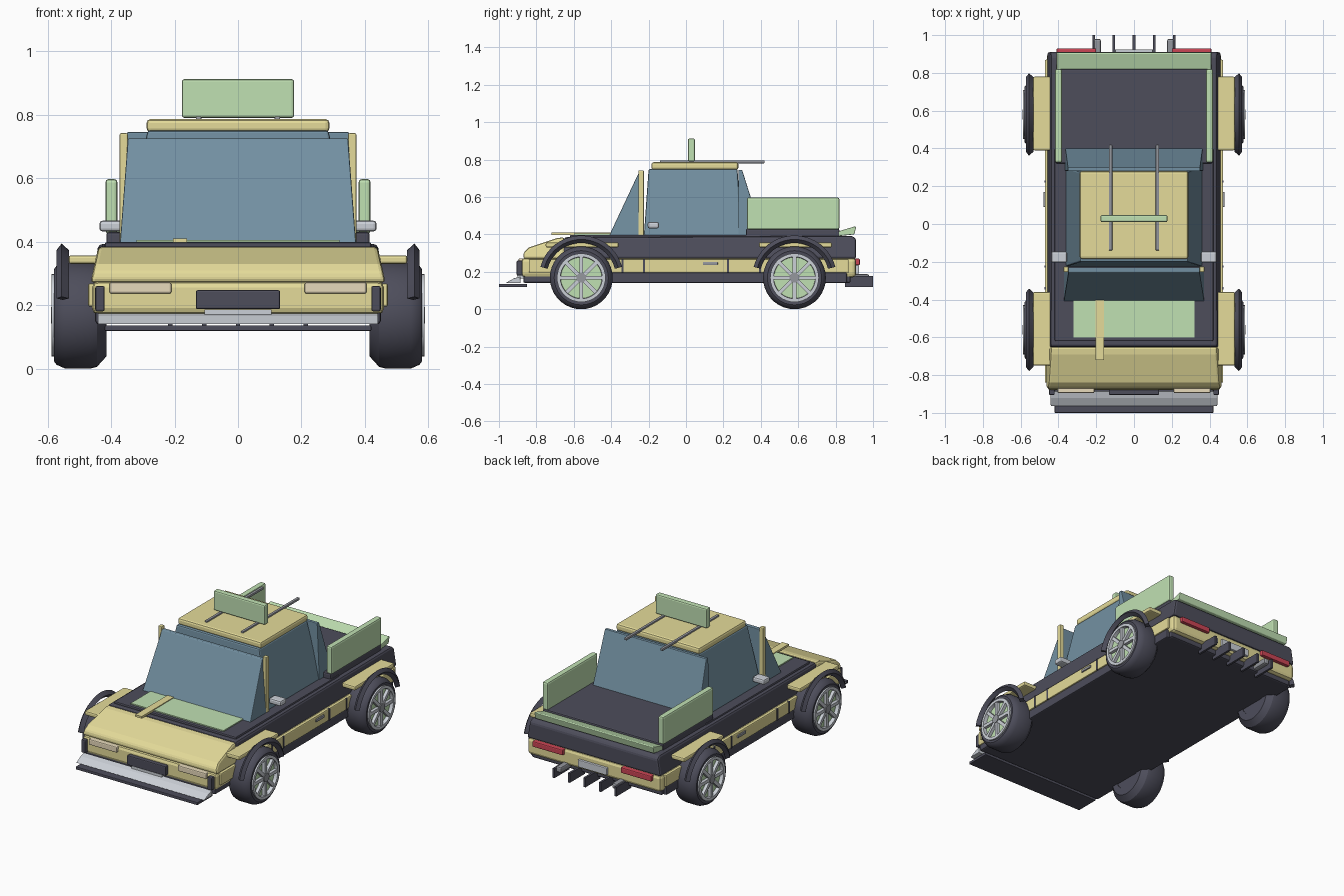
import bpy, bmesh, math
from mathutils import Matrix, Vector

if "Cube" in bpy.data.objects:
    bpy.data.objects.remove(bpy.data.objects["Cube"])


def material(name, rgb):
    m = bpy.data.materials.new(name)
    m.diffuse_color = (*rgb, 1)
    m.use_nodes = True
    m.node_tree.nodes["Principled BSDF"].inputs["Base Color"].default_value = m.diffuse_color
    return m


YELLOW = material("yellow_paint", (0.78, 0.71, 0.32))
DARK = material("dark_trim", (0.075, 0.075, 0.105))
GLASS = material("blue_glass", (0.17, 0.28, 0.36))
GREEN = material("green_panel", (0.53, 0.75, 0.45))
SILVER = material("silver", (0.6, 0.63, 0.68))
STEEL = material("steel", (0.3, 0.31, 0.34))
CREAM = material("lamp_cream", (0.8, 0.7, 0.5))
RED = material("lamp_red", (0.6, 0.06, 0.09))


def finish(name, bm, mat, bevel=0.0, segs=2):
    bmesh.ops.recalc_face_normals(bm, faces=bm.faces)
    me = bpy.data.meshes.new(name)
    bm.to_mesh(me)
    bm.free()
    ob = bpy.data.objects.new(name, me)
    bpy.context.collection.objects.link(ob)
    me.materials.append(mat)
    if bevel:
        b = ob.modifiers.new("bevel", 'BEVEL')
        b.width, b.segments, b.limit_method = bevel, segs, 'ANGLE'
    return ob


def box(name, x, y, z, mat, bevel=0.0):
    bm = bmesh.new()
    bmesh.ops.create_cube(bm, size=1)
    for v in bm.verts:
        for i, (a, b) in enumerate((x, y, z)):
            v.co[i] = a if v.co[i] < 0 else b
    return finish(name, bm, mat, bevel)


def pair(name, x, y, z, mat, bevel=0.0):
    for s, side in ((1, "right"), (-1, "left")):
        box(f"{name}_{side}", sorted((s * x[0], s * x[1])), y, z, mat, bevel)


def prism(name, profile, half, mat, bevel=0.0, top_half=None):
    """Extrude a (y, z) profile across x; top_half narrows the upper edge."""
    zs = [p[1] for p in profile]
    lo, hi = min(zs), max(zs)
    bm = bmesh.new()
    rings = []
    for s in (-1, 1):
        ring = []
        for y, z in profile:
            t = (z - lo) / (hi - lo)
            w = half + ((top_half or half) - half) * t
            ring.append(bm.verts.new((s * w, y, z)))
        bm.faces.new(ring)
        rings.append(ring)
    n = len(profile)
    for i in range(n):
        j = (i + 1) % n
        bm.faces.new((rings[0][i], rings[0][j], rings[1][j], rings[1][i]))
    return finish(name, bm, mat, bevel)


def lathe(name, section, cy, cz, side, mat, n=36, a0=0, a1=360):
    """Sweep a closed (x, radius) section around the wheel axle."""
    full = a1 - a0 >= 360
    bm = bmesh.new()
    rings = []
    for i in range(n if full else n + 1):
        a = math.radians(a0 + (a1 - a0) * i / n)
        rings.append([bm.verts.new((side * x, cy + r * math.cos(a), cz + r * math.sin(a)))
                      for x, r in section])
    m = len(section)
    for i in range(n):
        p, q = rings[i], rings[(i + 1) % len(rings)]
        for k in range(m):
            bm.faces.new((p[k], p[(k + 1) % m], q[(k + 1) % m], q[k]))
    if not full:
        bm.faces.new(rings[0])
        bm.faces.new(rings[-1])
    ob = finish(name, bm, mat)
    for f in ob.data.polygons:
        f.use_smooth = True
    ob.data.set_sharp_from_angle(angle=math.radians(30))
    return ob


# Lower body and underside
box("floor_pan", (-0.45, 0.45), (-0.87, 0.88), (0.14, 0.2), DARK, 0.01)
box("lower_body", (-0.46, 0.46), (-0.88, 0.91), (0.17, 0.275), YELLOW, 0.02)
pair("door_band", (0.44, 0.472), (-0.84, 0.87), (0.195, 0.268), YELLOW, 0.006)
pair("side_sill", (0.43, 0.468), (-0.40, 0.86), (0.14, 0.195), DARK, 0.006)
for i, y in enumerate((-0.34, -0.225, 0.225, 0.395)):
    pair(f"door_seam_{i}", (0.46, 0.475), (y - 0.006, y + 0.006), (0.195, 0.268), DARK)
pair("door_handle", (0.46, 0.48), (0.09, 0.17), (0.235, 0.253), STEEL, 0.004)

# Upper body, hood and bed
prism("upper_body", [(-0.67, 0.27), (0.91, 0.27), (0.91, 0.375), (0.89, 0.392), (-0.65, 0.385)],
      0.46, DARK, 0.012, 0.44)
prism("hood", [(-0.87, 0.27), (-0.65, 0.27), (-0.65, 0.385), (-0.69, 0.38), (-0.84, 0.33), (-0.87, 0.30)],
      0.465, YELLOW, 0.012, 0.44)
box("cowl_deck", (-0.42, 0.42), (-0.62, 0.40), (0.37, 0.398), DARK, 0.006)
box("hood_panel", (-0.32, 0.32), (-0.60, -0.39), (0.39, 0.405), GREEN)
box("hood_stripe", (-0.205, -0.16), (-0.72, -0.39), (0.397, 0.41), YELLOW)
box("cargo_bed", (-0.415, 0.415), (0.32, 0.82), (0.38, 0.43), DARK, 0.008)
pair("bed_side_board", (0.38, 0.418), (0.325, 0.82), (0.425, 0.597), GREEN, 0.01)
prism("tail_spoiler", [(0.81, 0.39), (0.90, 0.40), (0.91, 0.44), (0.90, 0.442), (0.81, 0.415)],
      0.41, GREEN, 0.004)

# Cabin
prism("cabin_glass", [(-0.225, 0.395), (0.30, 0.395), (0.275, 0.75), (-0.20, 0.75)],
      0.362, GLASS, 0.008, 0.285)
prism("windshield", [(-0.41, 0.395), (-0.23, 0.395), (-0.23, 0.725), (-0.255, 0.725)],
      0.372, GLASS, 0.004, 0.347)
prism("rear_window", [(0.28, 0.395), (0.41, 0.395), (0.30, 0.745), (0.28, 0.745)],
      0.365, GLASS, 0.004, 0.35)
pair("windshield_pillar", (0.347, 0.373), (-0.255, -0.225), (0.39, 0.742), YELLOW, 0.005)
box("roof", (-0.288, 0.288), (-0.185, 0.28), (0.745, 0.786), YELLOW, 0.012)
pair("roof_bar", (0.115, 0.133), (-0.14, 0.42), (0.78, 0.795), STEEL, 0.004)
box("roof_sign", (-0.177, 0.177), (0.01, 0.048), (0.79, 0.912), GREEN, 0.008)
pair("side_mirror", (0.355, 0.437), (-0.205, -0.145), (0.432, 0.466), SILVER, 0.01)

# Nose
pair("headlight", (0.21, 0.405), (-0.895, -0.86), (0.236, 0.272), CREAM, 0.006)
box("grille", (-0.133, 0.133), (-0.905, -0.86), (0.187, 0.247), DARK, 0.006)
box("front_plate", (-0.105, 0.105), (-0.90, -0.86), (0.165, 0.186), SILVER)
prism("front_bumper", [(-0.965, 0.14), (-0.885, 0.14), (-0.885, 0.175), (-0.92, 0.165)],
      0.442, SILVER, 0.004)
box("front_splitter", (-0.42, 0.42), (-1.0, -0.85), (0.118, 0.136), DARK, 0.004)
pair("nose_hook", (0.42, 0.45), (-0.905, -0.87), (0.18, 0.26), DARK, 0.006)

# Tail
pair("tail_light", (0.20, 0.41), (0.89, 0.93), (0.235, 0.27), RED, 0.006)
box("rear_plate", (-0.10, 0.10), (0.89, 0.925), (0.19, 0.235), SILVER, 0.004)
pair("exhaust", (0.175, 0.212), (0.86, 0.98), (0.15, 0.187), STEEL, 0.01)
for i in range(5):
    x = (i - 2) * 0.107
    box(f"diffuser_fin_{i}", (x - 0.007, x + 0.007), (0.85, 1.0), (0.12, 0.178), DARK)

# Wheels, spokes and fenders
R = 0.168
tyre = [(0.415, 0.09), (0.415, 0.13), (0.445, R - 0.005), (0.465, R), (0.545, R),
        (0.572, R - 0.012), (0.58, 0.145), (0.578, 0.125), (0.555, 0.12), (0.555, 0.09)]
rim = [(0.545, 0.108), (0.545, 0.13), (0.588, 0.13), (0.588, 0.112)]
flare = [(0.533, 0.205), (0.552, 0.186), (0.572, 0.205), (0.556, 0.226)]
for end, cy in (("front", -0.56), ("rear", 0.58)):
    for s, side in ((1, "right"), (-1, "left")):
        tag = f"{end}_{side}"
        lathe(f"tyre_{tag}", tyre, cy, R, s, DARK)
        lathe(f"rim_{tag}", rim, cy, R, s, SILVER)
        # Solid discs for the wheel face, inner face and hub
        for nm, x, depth, r, mat in (("wheel_disc", 0.56, 0.012, 0.115, GREEN),
                                     ("wheel_back", 0.425, 0.012, 0.1, DARK),
                                     ("hub", 0.572, 0.036, 0.026, STEEL)):
            bm = bmesh.new()
            bmesh.ops.create_cone(bm, cap_ends=True, segments=24, radius1=r, radius2=r, depth=depth,
                                  matrix=Matrix.Translation((s * x, cy, R)) @ Matrix.Rotation(math.pi / 2, 4, 'Y'))
            finish(f"{nm}_{tag}", bm, mat)
        bm = bmesh.new()
        for k in range(8):
            bmesh.ops.create_cube(bm, size=1, matrix=Matrix.Translation((s * 0.573, cy, R))
                                  @ Matrix.Rotation(k * math.pi / 4, 4, 'X')
                                  @ Matrix.Translation((0, 0, 0.066))
                                  @ Matrix.Diagonal((0.024, 0.02, 0.1, 1)))
        finish(f"spokes_{tag}", bm, SILVER)
        lathe(f"wheel_arch_{tag}", flare, cy, R, s, DARK, n=20, a0=15, a1=165)
    pair(f"fender_{end}", (0.43, 0.534), (cy - 0.19, cy + 0.2), (0.33, 0.357), YELLOW, 0.008)
